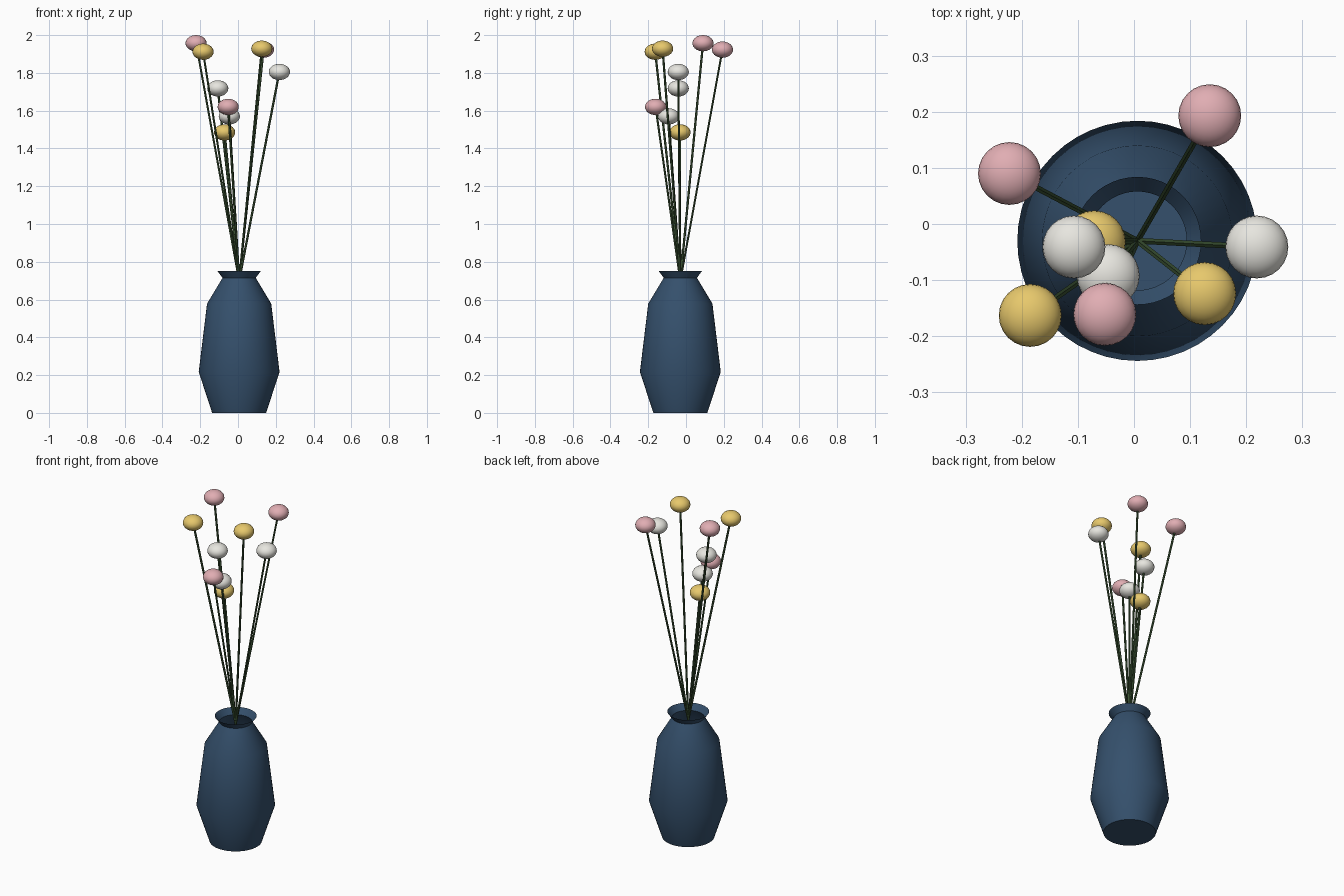
import bpy, bmesh, math
from mathutils import Vector

if "Cube" in bpy.data.objects:
    bpy.data.objects.remove(bpy.data.objects["Cube"])

CX, CY = 0.006, -0.03


def material(name, rgb):
    m = bpy.data.materials.new(name)
    m.diffuse_color = (*rgb, 1)
    m.use_nodes = True
    m.node_tree.nodes["Principled BSDF"].inputs["Base Color"].default_value = m.diffuse_color
    return m


NAVY = material("navy_glaze", (0.035, 0.08, 0.15))
GREEN = material("stem_green", (0.045, 0.09, 0.035))
PINK = material("pink", (0.75, 0.42, 0.45))
WHITE = material("white", (0.80, 0.79, 0.74))
YELLOW = material("yellow", (0.80, 0.58, 0.15))


def finish(obj, name, mat, angle=30):
    obj.name = name
    obj.data.materials.append(mat)
    bpy.ops.object.select_all(action='DESELECT')
    obj.select_set(True)
    bpy.context.view_layer.objects.active = obj
    bpy.ops.object.shade_smooth_by_angle(angle=math.radians(angle))


# Vase: open lathe with a closed base
def lathe(name, profile, mat, sides=48):
    bm = bmesh.new()
    rings = []
    for r, z in profile:
        rings.append([bm.verts.new((CX + r * math.cos(2 * math.pi * i / sides),
                                    CY + r * math.sin(2 * math.pi * i / sides), z))
                      for i in range(sides)])
    bm.faces.new(rings[0][::-1])
    for a, b in zip(rings, rings[1:]):
        for i in range(sides):
            j = (i + 1) % sides
            bm.faces.new((a[i], a[j], b[j], b[i]))
    me = bpy.data.meshes.new(name)
    bm.to_mesh(me)
    bm.free()
    obj = bpy.data.objects.new(name, me)
    bpy.context.collection.objects.link(obj)
    finish(obj, name, mat)


lathe("vase", [(0.143, 0), (0.214, 0.217), (0.17, 0.578), (0.088, 0.715), (0.114, 0.75)], NAVY)

# Flowers: straight stems fanning from the neck, flattened ball heads
FLOWERS = [
    (-0.222, 0.09, 1.957, PINK), (0.135, 0.193, 1.923, PINK), (-0.052, -0.161, 1.62, PINK),
    (0.219, -0.041, 1.805, WHITE), (-0.046, -0.092, 1.57, WHITE), (-0.107, -0.041, 1.718, WHITE),
    (0.126, -0.124, 1.928, YELLOW), (-0.185, -0.163, 1.912, YELLOW), (-0.071, -0.032, 1.485, YELLOW),
]
base = Vector((CX, CY, 0.70))
for n, (x, y, z, mat) in enumerate(FLOWERS, 1):
    head = Vector((x, y, z))
    d = head - base
    bpy.ops.mesh.primitive_cylinder_add(vertices=6, radius=0.006, depth=d.length,
                                        location=(head + base) / 2,
                                        rotation=d.to_track_quat('Z', 'Y').to_euler())
    finish(bpy.context.object, f"stem_{n}", GREEN)
    bpy.ops.mesh.primitive_uv_sphere_add(segments=24, ring_count=14, radius=1, location=head)
    o = bpy.context.object
    o.scale = (0.056, 0.056, 0.043)
    finish(o, f"flower_{n}", mat)
